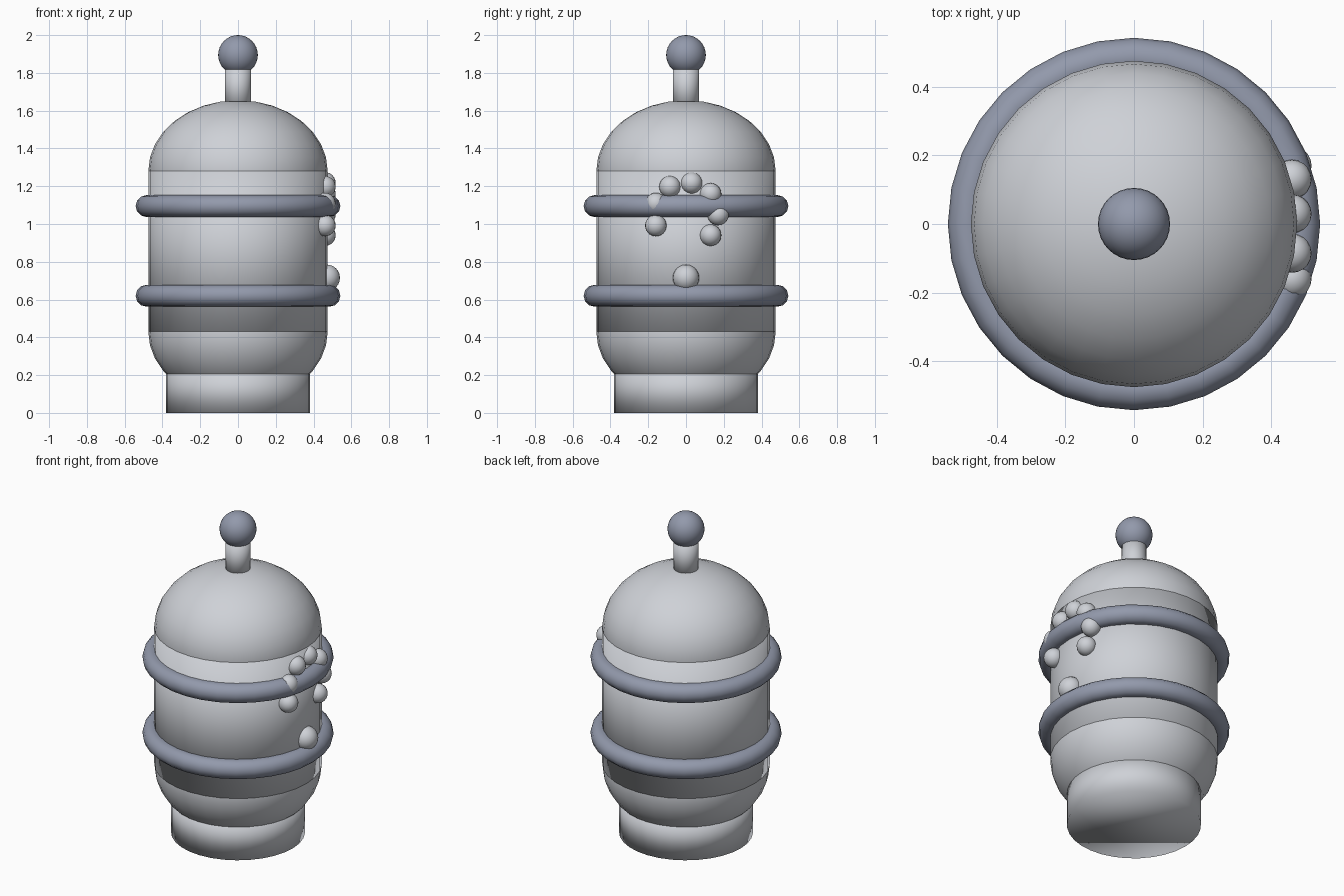
import bpy
import math

if "Cube" in bpy.data.objects:
    bpy.data.objects.remove(bpy.data.objects["Cube"])


def material(name, rgb):
    mat = bpy.data.materials.new(name)
    mat.diffuse_color = (*rgb, 1.0)
    mat.use_nodes = True
    mat.node_tree.nodes["Principled BSDF"].inputs["Base Color"].default_value = mat.diffuse_color
    return mat


light_grey = material("light grey", (0.62, 0.64, 0.68))
slate = material("slate blue grey", (0.29, 0.32, 0.41))


def finish(name, mat):
    obj = bpy.context.object
    obj.name = name
    obj.data.materials.append(mat)
    bpy.ops.object.transform_apply(location=False, rotation=False, scale=True)
    bpy.ops.object.shade_smooth()
    return obj


def cylinder(name, radius, z0, z1, mat):
    bpy.ops.mesh.primitive_cylinder_add(
        vertices=32, radius=radius, depth=z1 - z0, location=(0, 0, (z0 + z1) / 2))
    return finish(name, mat)


def ball(name, radius, loc, mat, squash=1.0, segments=32, rings=16):
    bpy.ops.mesh.primitive_uv_sphere_add(
        segments=segments, ring_count=rings, radius=radius, location=loc)
    bpy.context.object.scale.z = squash
    return finish(name, mat)


# Canister body with squashed dome and rounded underside
BODY_R = 0.475
cylinder("base", 0.38, 0.0, 0.24, light_grey)
ball("body_underside", BODY_R, (0, 0, 0.43), light_grey, squash=0.79)
cylinder("body", BODY_R, 0.43, 1.28, light_grey)
ball("dome", BODY_R, (0, 0, 1.28), light_grey, squash=0.79)

# Stem and knob on top
cylinder("stem", 0.07, 1.60, 1.85, light_grey)
ball("knob", 0.105, (0, 0, 1.895), slate)

# Two hoops around the body
for name, z in (("lower_hoop", 0.62), ("upper_hoop", 1.095)):
    bpy.ops.mesh.primitive_torus_add(
        major_radius=0.484, minor_radius=0.058,
        major_segments=32, minor_segments=12, location=(0, 0, z))
    finish(name, slate)

# Open arc of round studs on the right side, with one stud below it
for i in range(7):
    a = math.radians(200 - 40 * i)
    ball(f"arc_stud_{i + 1}", 0.057,
         (0.46, 0.17 * math.cos(a), 1.05 + 0.17 * math.sin(a)), light_grey,
         segments=20, rings=12)
ball("lower_stud", 0.07, (0.47, 0, 0.715), light_grey, segments=20, rings=12)
